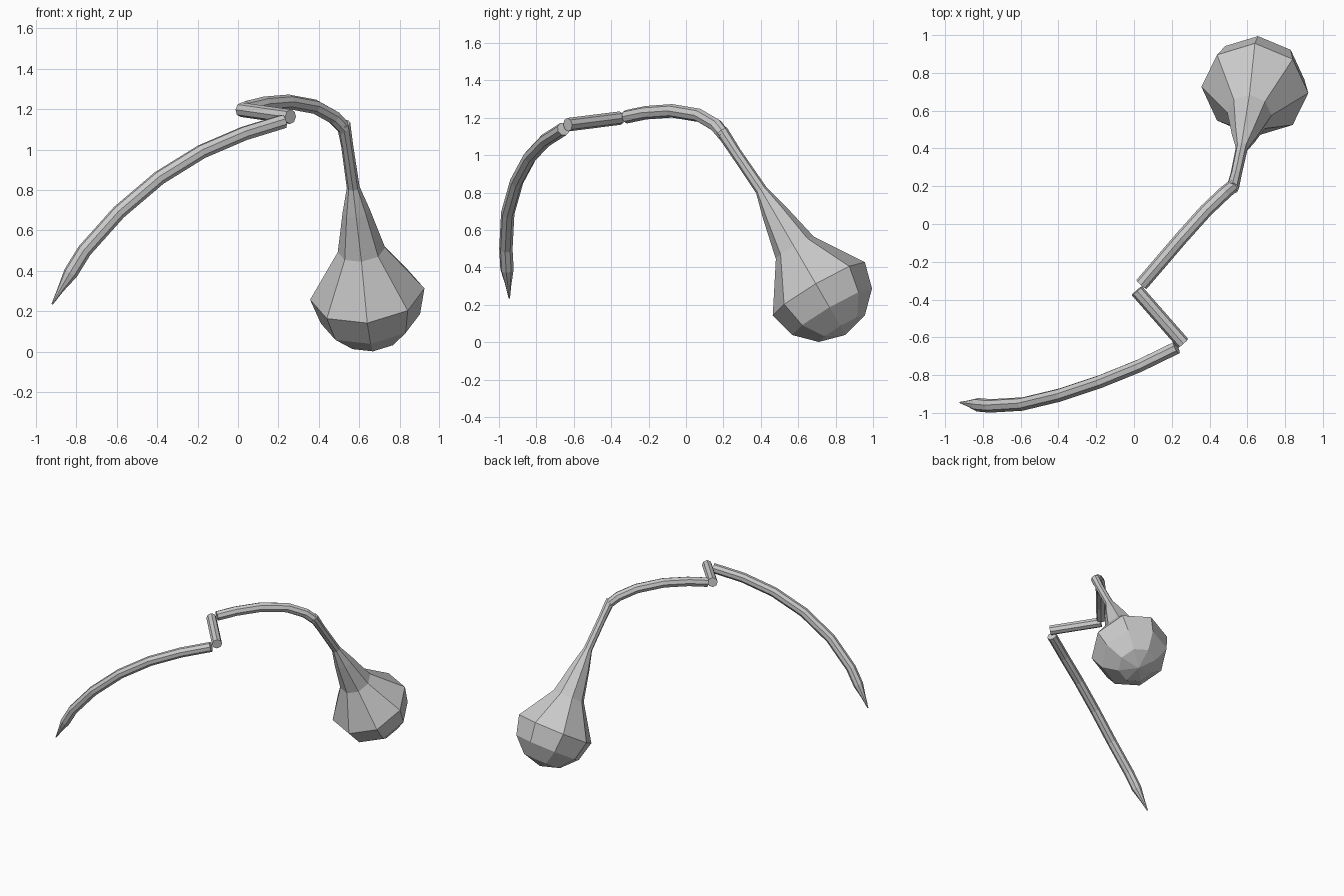
import bpy, math
from mathutils import Vector

if "Cube" in bpy.data.objects:
    bpy.data.objects.remove(bpy.data.objects["Cube"])

SIDES = 8


def loft(name, rings, ref):
    """Faceted tube through (x, y, z, radius) rings; ref fixes the facet orientation."""
    pts = [Vector(r[:3]) for r in rings]
    ref = Vector(ref)
    verts, faces = [], []
    for i, p in enumerate(pts):
        a = pts[max(i - 1, 0)]
        b = pts[min(i + 1, len(pts) - 1)]
        t = Vector((0, 0, 0))
        for d in (p - a, b - p):
            if d.length > 1e-6:
                t += d.normalized()
        t.normalize()
        u = (ref - t * ref.dot(t)).normalized()
        v = t.cross(u)
        for k in range(SIDES):
            ang = 2 * math.pi * k / SIDES
            verts.append(p + (u * math.cos(ang) + v * math.sin(ang)) * rings[i][3])
    for i in range(len(pts) - 1):
        for k in range(SIDES):
            n = (k + 1) % SIDES
            faces.append((i * SIDES + k, i * SIDES + n,
                          (i + 1) * SIDES + n, (i + 1) * SIDES + k))
    last = (len(pts) - 1) * SIDES
    faces.append(tuple(reversed(range(SIDES))))
    faces.append(tuple(range(last, last + SIDES)))
    mesh = bpy.data.meshes.new(name)
    mesh.from_pydata(verts, [], faces)
    obj = bpy.data.objects.new(name, mesh)
    bpy.context.collection.objects.link(obj)
    return obj


R = 0.036

# long curved arm with a pointed tip
loft("long_arm", [
    (-0.92, -0.945, 0.235, 0.004), (-0.88, -0.95, 0.305, 0.016),
    (-0.828, -0.957, 0.39, R), (-0.76, -0.963, 0.50, R),
    (-0.59, -0.953, 0.69, R), (-0.39, -0.905, 0.86, R),
    (-0.18, -0.835, 0.99, R), (0.03, -0.75, 1.08, R),
    (0.225, -0.655, 1.14, R)], (-0.069, 0.109, 0.052))

# short straight link between the arms
loft("middle_link", [(0.26, -0.632, 1.163, R), (0.015, -0.353, 1.198, R)], (0, 0, 1))

# short curved arm
loft("short_arm", [
    (0.04, -0.32, 1.205, R), (0.13, -0.215, 1.227, R), (0.25, -0.075, 1.237, R),
    (0.38, 0.07, 1.213, R), (0.475, 0.16, 1.16, R), (0.528, 0.205, 1.105, 0.034)],
    (0.73, -0.68, 0))

# neck flaring into the round bulb, closed by a coarse hemisphere
center = Vector((0.64, 0.71, 0.285))
axis = Vector((0.113, 0.50, -0.858)).normalized()
bulb = [(0.522, 0.19, 1.13, 0.034), (0.541, 0.265, 1.015, 0.03)]
for dist, rad in ((-0.615, 0.032), (-0.48, 0.068), (-0.255, 0.118)):
    bulb.append((*(center + axis * dist), rad))
for deg in (0, 30, 60, 89):
    a = math.radians(deg)
    bulb.append((*(center + axis * 0.285 * math.sin(a)), 0.285 * math.cos(a)))
loft("bulb", bulb, (1, 0, 0))
